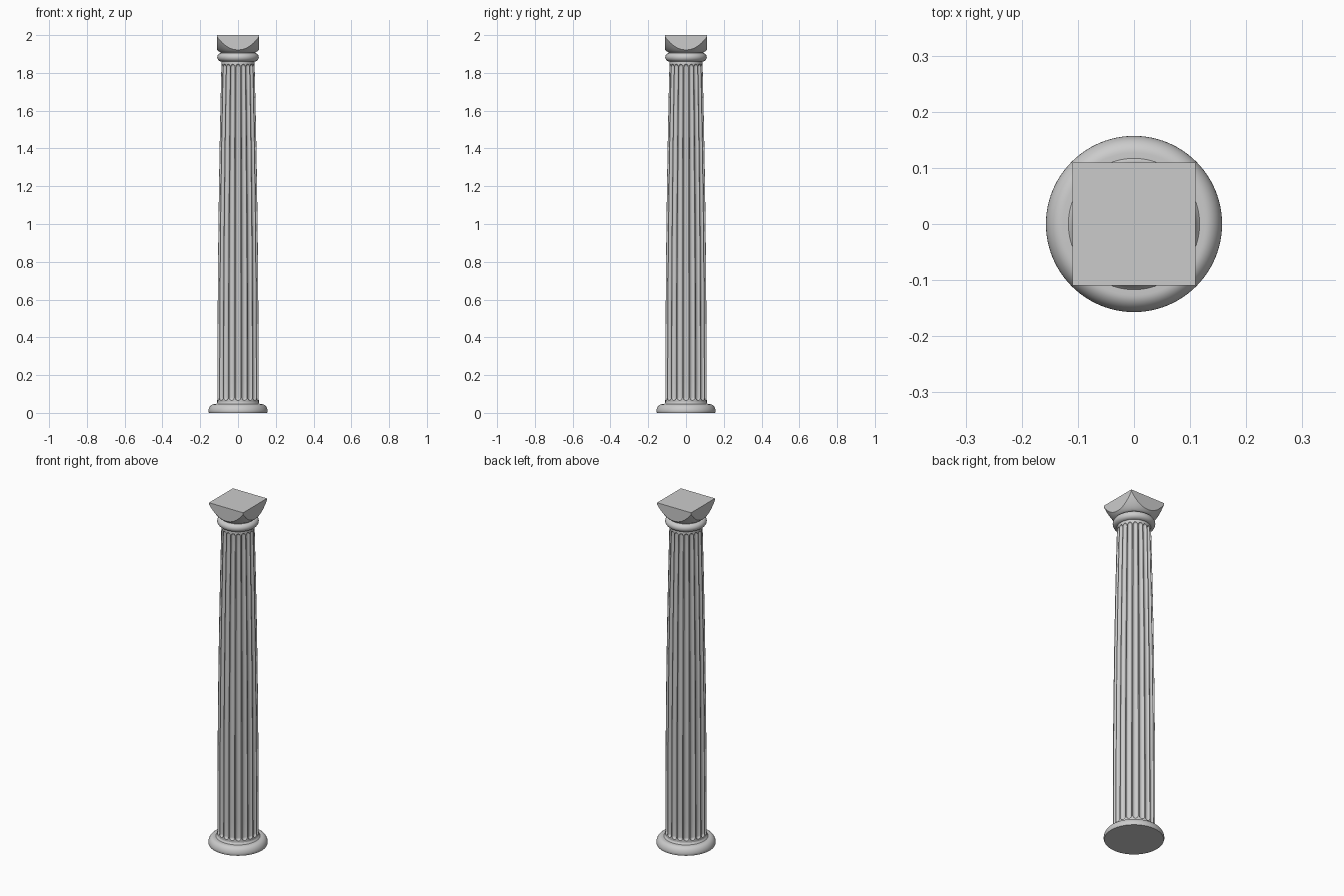
import bpy, bmesh
from math import sin, cos, pi, sqrt, radians

if "Cube" in bpy.data.objects:
    bpy.data.objects.remove(bpy.data.objects["Cube"])


def loft(name, columns, angle=40):
    """Skin a closed ring of vertical point columns and cap the ends."""
    bm = bmesh.new()
    grid = [[bm.verts.new(p) for p in col] for col in columns]
    n = len(grid)
    for i in range(n):
        a, b = grid[i], grid[(i + 1) % n]
        for j in range(len(a) - 1):
            bm.faces.new((a[j], b[j], b[j + 1], a[j + 1]))
    bm.faces.new([c[0] for c in reversed(grid)])
    bm.faces.new([c[-1] for c in grid])
    bmesh.ops.remove_doubles(bm, verts=bm.verts, dist=1e-5)
    bmesh.ops.recalc_face_normals(bm, faces=bm.faces)
    me = bpy.data.meshes.new(name)
    bm.to_mesh(me)
    bm.free()
    ob = bpy.data.objects.new(name, me)
    bpy.context.collection.objects.link(ob)
    bpy.ops.object.select_all(action='DESELECT')
    ob.select_set(True)
    bpy.context.view_layer.objects.active = ob
    bpy.ops.object.shade_smooth_by_angle(angle=radians(angle))
    return ob


def polar(r, t, z):
    return (r * cos(t), r * sin(t), z)


def lathe(name, profile, n=96):
    return loft(name, [[polar(r, 2 * pi * i / n, z) for r, z in profile] for i in range(n)])


def bulge(r, z0, z1, depth, n=12):
    """Half-round moulding profile from z0 up to z1."""
    h = (z1 - z0) / 2
    return [(r - depth + depth * cos(a), z0 + h + h * sin(a))
            for a in [-pi / 2 + pi * k / n for k in range(n + 1)]]


# Round base with a quarter-round shoulder
shoulder = [(0.127 + 0.030 * cos(a), 0.008 + 0.038 * sin(a))
            for a in [pi / 2 * k / 10 for k in range(11)]]
lathe("base", [(0.154, 0)] + shoulder + [(0.117, 0.046), (0.113, 0.050), (0.110, 0.056)])

# Fluted shaft with a gentle taper and round-ended flutes
FLUTES = 20
Z0, Z1 = 0.05, 1.865


def shaft_radius(z):
    return 0.110 - 0.022 * (z / Z1) ** 2.2


W = 0.0150                       # flute half width at the foot
LO, HI = 0.066 + W, 1.846 - W    # centres of the rounded flute ends
columns = []
for f in range(FLUTES):
    for k in range(10):
        u = -cos(pi * k / 9)
        s = sqrt(max(0, 1 - u * u))
        t = -pi / 2 + 2 * pi / FLUTES * (f + 0.5 * u * W / 0.01728)
        samples = [(Z0, 0)]
        samples += [(LO - W * s * cos(a), s * sin(a)) for a in [pi / 2 * i / 6 for i in range(7)]]
        samples += [(LO + (HI - LO) * i / 20, s) for i in range(1, 20)]
        samples += [(HI + W * s * sin(a), s * cos(a)) for a in [pi / 2 * i / 6 for i in range(7)]]
        samples += [(Z1, 0)]
        columns.append([polar(shaft_radius(z) - 0.011 * d, t, z) for z, d in samples])
loft("fluted_shaft", columns, 35)

# Rounded neck ring
lathe("neck_ring", [(0.085, 1.853)] + bulge(0.110, 1.860, 1.906, 0.024) + [(0.088, 1.914)])

# Capital: flaring bowl trimmed by a square block
HALF = 0.11
N = 96
columns = []
for i in range(N):
    t = 2 * pi * i / N
    edge = HALF / max(abs(cos(t)), abs(sin(t)))
    col = [polar(0.090, t, 1.900)]
    for k in range(11):
        r = 0.090 + (edge - 0.090) * k / 10
        col.append(polar(r, t, 1.908 + 0.082 * ((r - 0.090) / 0.0656) ** 1.5))
    col.append(polar(edge, t, 2.0))
    columns.append(col)
loft("capital", columns, 30)
